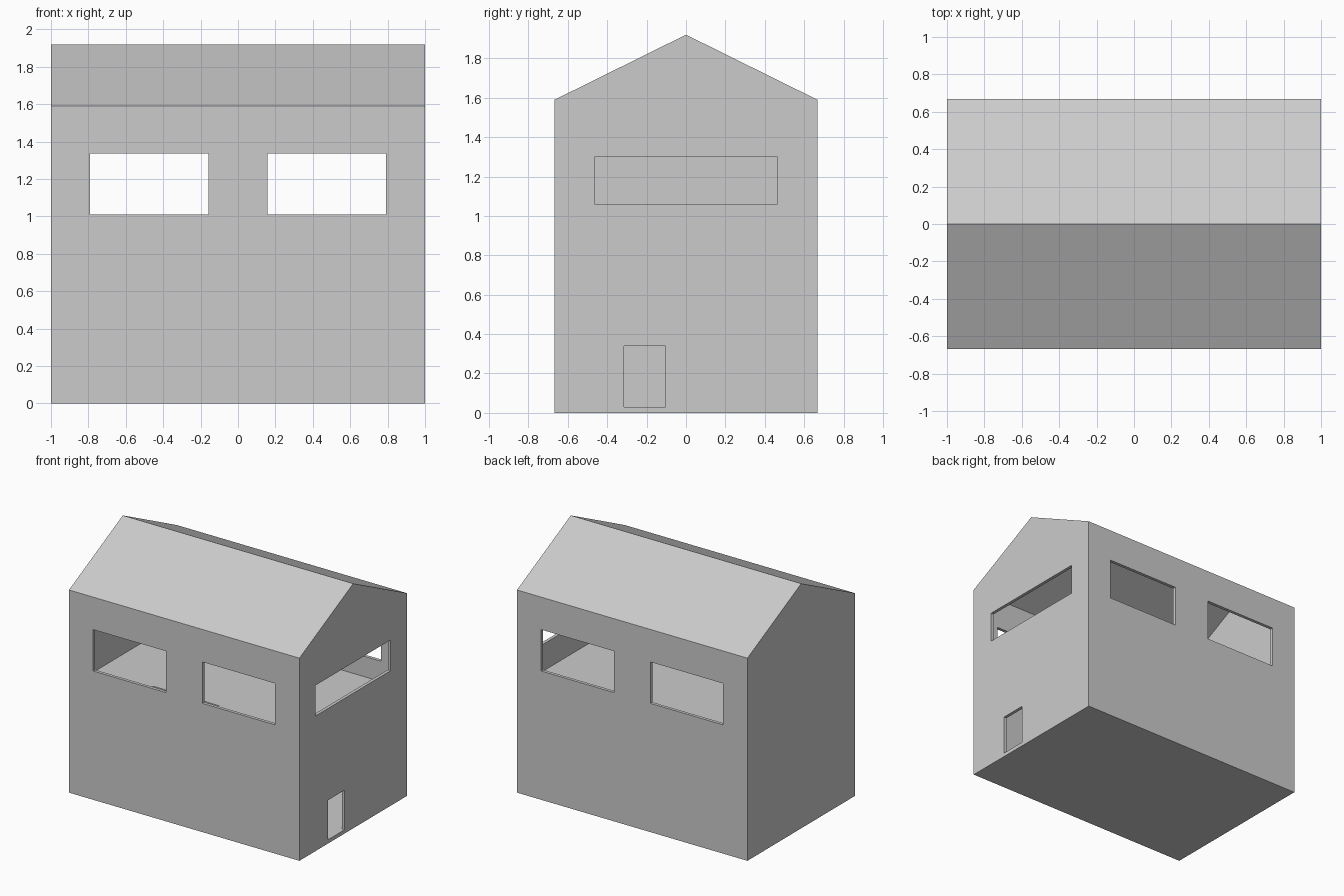
import bpy, bmesh

if "Cube" in bpy.data.objects:
    bpy.data.objects.remove(bpy.data.objects["Cube"])

X, Y, EAVE, RIDGE = 1.0, 0.667, 1.59, 1.92
T = 0.025        # wall thickness
LOFT = 0.85      # top of the upper floor


def prism(name, profile, x0, x1):
    """Extrude a (y, z) profile along x."""
    bm = bmesh.new()
    face = bm.faces.new([bm.verts.new((x0, y, z)) for y, z in profile])
    ext = bmesh.ops.extrude_face_region(bm, geom=[face])
    verts = [v for v in ext["geom"] if isinstance(v, bmesh.types.BMVert)]
    bmesh.ops.translate(bm, verts=verts, vec=(x1 - x0, 0, 0))
    bmesh.ops.recalc_face_normals(bm, faces=bm.faces)
    mesh = bpy.data.meshes.new(name)
    bm.to_mesh(mesh)
    bm.free()
    ob = bpy.data.objects.new(name, mesh)
    bpy.context.collection.objects.link(ob)
    return ob


def box(name, x0, x1, y0, y1, z0, z1):
    return prism(name, [(y0, z0), (y1, z0), (y1, z1), (y0, z1)], x0, x1)


def gable(half, base, eave, ridge):
    return [(-half, base), (half, base), (half, eave), (0, ridge), (-half, eave)]


# Outer body with gabled roof
house = prism("house_shell", gable(Y, 0, EAVE, RIDGE), -X, X)

# Hollow rooms: lower room and loft under the roof
xi, yi = X - T, Y - T
slope = (RIDGE - EAVE) / Y
ridge_in = RIDGE - T * (1 + slope ** 2) ** 0.5
cutters = [
    box("lower_room", -xi, xi, -yi, yi, 0.03, LOFT - T),
    prism("loft_room", gable(yi, LOFT, ridge_in - slope * yi, ridge_in), -xi, xi),
    # Stair opening in the upper floor
    box("stair_opening", -0.49, 0.08, -0.60, -0.35, LOFT - 0.1, LOFT + 0.1),
    # Right wall window and door
    box("side_window", 0.9, 1.1, -0.465, 0.465, 1.06, 1.30),
    box("side_door", 0.9, 1.1, -0.315, -0.105, 0.03, 0.34),
]
# Paired windows through front and back walls
for s in (-1, 1):
    a, b = sorted((s * 0.158, s * 0.79))
    cutters.append(box("long_wall_windows", a, b, -1, 1, 1.01, 1.335))

for c in cutters:
    c.hide_render = True
    mod = house.modifiers.new(c.name, 'BOOLEAN')
    mod.operation = 'DIFFERENCE'
    mod.solver = 'EXACT'
    mod.object = c

# Bake the cuts and drop the cutters
bpy.context.view_layer.update()
dg = bpy.context.evaluated_depsgraph_get()
baked = bpy.data.meshes.new_from_object(house.evaluated_get(dg))
house.modifiers.clear()
house.data = baked
for c in cutters:
    bpy.data.objects.remove(c)
